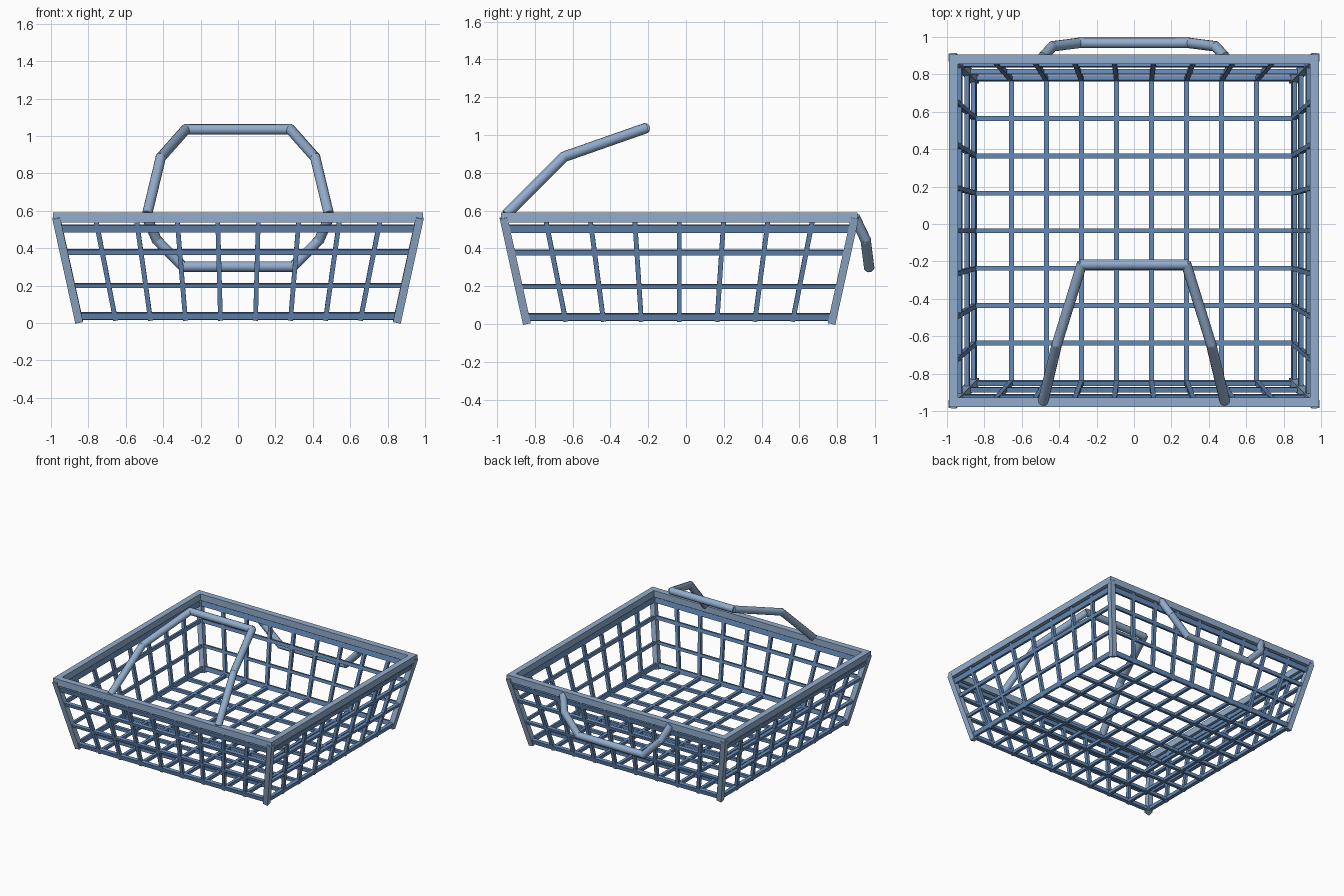
import bpy, bmesh, math
from mathutils import Vector

if "Cube" in bpy.data.objects:
    bpy.data.objects.remove(bpy.data.objects["Cube"])

CY = -0.036            # basket centre in y
SLOPE = 0.22           # outward lean of the walls


def material(name, col):
    m = bpy.data.materials.new(name)
    m.diffuse_color = (*col, 1)
    m.use_nodes = True
    m.node_tree.nodes["Principled BSDF"].inputs["Base Color"].default_value = m.diffuse_color
    return m


WIRE = material("wire blue", (0.13, 0.25, 0.47))
FRAME = material("light steel blue", (0.29, 0.42, 0.61))


def half_x(z):
    return 0.848 + SLOPE * z


def half_y(z):
    return 0.805 + SLOPE * z


def bar(bm, p, q, w, h, side=(1, 0, 0), sides=4):
    """Straight bar from p to q; w is measured along side, h across it."""
    p, q = Vector(p), Vector(q)
    d = (q - p).normalized()
    u = Vector(side)
    u = (u - d * u.dot(d)).normalized()
    v = d.cross(u)
    rings = []
    k = math.sqrt(2) if sides == 4 else 1
    for c in (p, q):
        ring = []
        for i in range(sides):
            a = 2 * math.pi * (i + 0.5) / sides
            ring.append(bm.verts.new(c + u * math.cos(a) * w / 2 * k + v * math.sin(a) * h / 2 * k))
        rings.append(ring)
    for i in range(sides):
        j = (i + 1) % sides
        bm.faces.new((rings[0][i], rings[0][j], rings[1][j], rings[1][i]))
    bm.faces.new(rings[0][::-1])
    bm.faces.new(rings[1])


def finish(bm, name, mat):
    bmesh.ops.recalc_face_normals(bm, faces=bm.faces)
    me = bpy.data.meshes.new(name)
    bm.to_mesh(me)
    bm.free()
    me.materials.append(mat)
    ob = bpy.data.objects.new(name, me)
    bpy.context.collection.objects.link(ob)
    return ob


# Floor grid
bm = bmesh.new()
ZF = 0.03
for i in range(8):
    x = (i - 3.5) * 0.187
    bar(bm, (x, CY - 0.81, ZF), (x, CY + 0.81, ZF), 0.025, 0.025)
for i in range(-3, 4):
    y = CY + i * 0.2
    bar(bm, (-0.85, y, ZF), (0.85, y, ZF), 0.025, 0.025, (0, 1, 0))
finish(bm, "floor_grid", WIRE)

# Upright wires in the four walls
bm = bmesh.new()
Z0, Z1 = 0.015, 0.55
for s in (-1, 1):
    for i in range(8):
        k = i - 3.5
        bar(bm, (k * 0.187, CY + s * half_y(Z0), Z0), (k * 0.217, CY + s * half_y(Z1), Z1), 0.025, 0.025)
    for i in range(-3, 4):
        bar(bm, (s * half_x(Z0), CY + i * 0.2, Z0), (s * half_x(Z1), CY + i * 0.235, Z1), 0.025, 0.025, (0, 1, 0))
finish(bm, "wall_uprights", WIRE)

# Horizontal wire hoops
bm = bmesh.new()
for z, h in ((0.038, 0.035), (0.2, 0.022), (0.38, 0.027), (0.505, 0.04)):
    hx, hy = half_x(z), half_y(z)
    for s in (-1, 1):
        bar(bm, (-hx, CY + s * hy, z), (hx, CY + s * hy, z), 0.025, h, (0, 1, -s * SLOPE))
        bar(bm, (s * hx, CY - hy, z), (s * hx, CY + hy, z), 0.025, h, (1, 0, -s * SLOPE))
finish(bm, "wall_hoops", WIRE)

# Corner posts
bm = bmesh.new()
for sx in (-1, 1):
    for sy in (-1, 1):
        bar(bm, (sx * half_x(0.005), CY + sy * half_y(0.005), 0.005),
            (sx * half_x(0.563), CY + sy * half_y(0.563), 0.563), 0.042, 0.042)
finish(bm, "corner_posts", FRAME)

# Top rim: mitred rectangular frame
bm = bmesh.new()
loops = []
for ex, ey, z in ((0.988, 0.942, 0.537), (0.988, 0.942, 0.59), (0.94, 0.892, 0.59), (0.94, 0.892, 0.537)):
    loops.append([bm.verts.new((sx * ex, CY + sy * ey, z)) for sx, sy in ((-1, -1), (1, -1), (1, 1), (-1, 1))])
for a in range(4):
    for i in range(4):
        b, j = (a + 1) % 4, (i + 1) % 4
        bm.faces.new((loops[a][i], loops[a][j], loops[b][j], loops[b][i]))
finish(bm, "top_rim", FRAME)


# Carry handles: half path, mirrored across x, made of straight tubes
def handle(name, half):
    path = [Vector((-x, y, z)) for x, y, z in half] + [Vector(p) for p in reversed(half)]
    bm = bmesh.new()
    for p, q in zip(path, path[1:]):
        e = (q - p).normalized() * 0.008
        bar(bm, p - e, q + e, 0.056, 0.056, (0, 0.3, 1), 12)
    ob = finish(bm, name, FRAME)
    bpy.context.view_layer.objects.active = ob
    ob.select_set(True)
    bpy.ops.object.shade_smooth_by_angle(angle=math.radians(40))
    ob.select_set(False)


handle("front_handle", [(0.485, -0.945, 0.585), (0.413, -0.645, 0.885), (0.28, -0.217, 1.035)])
handle("back_handle", [(0.485, 0.895, 0.56), (0.435, 0.95, 0.445), (0.295, 0.968, 0.302)])
